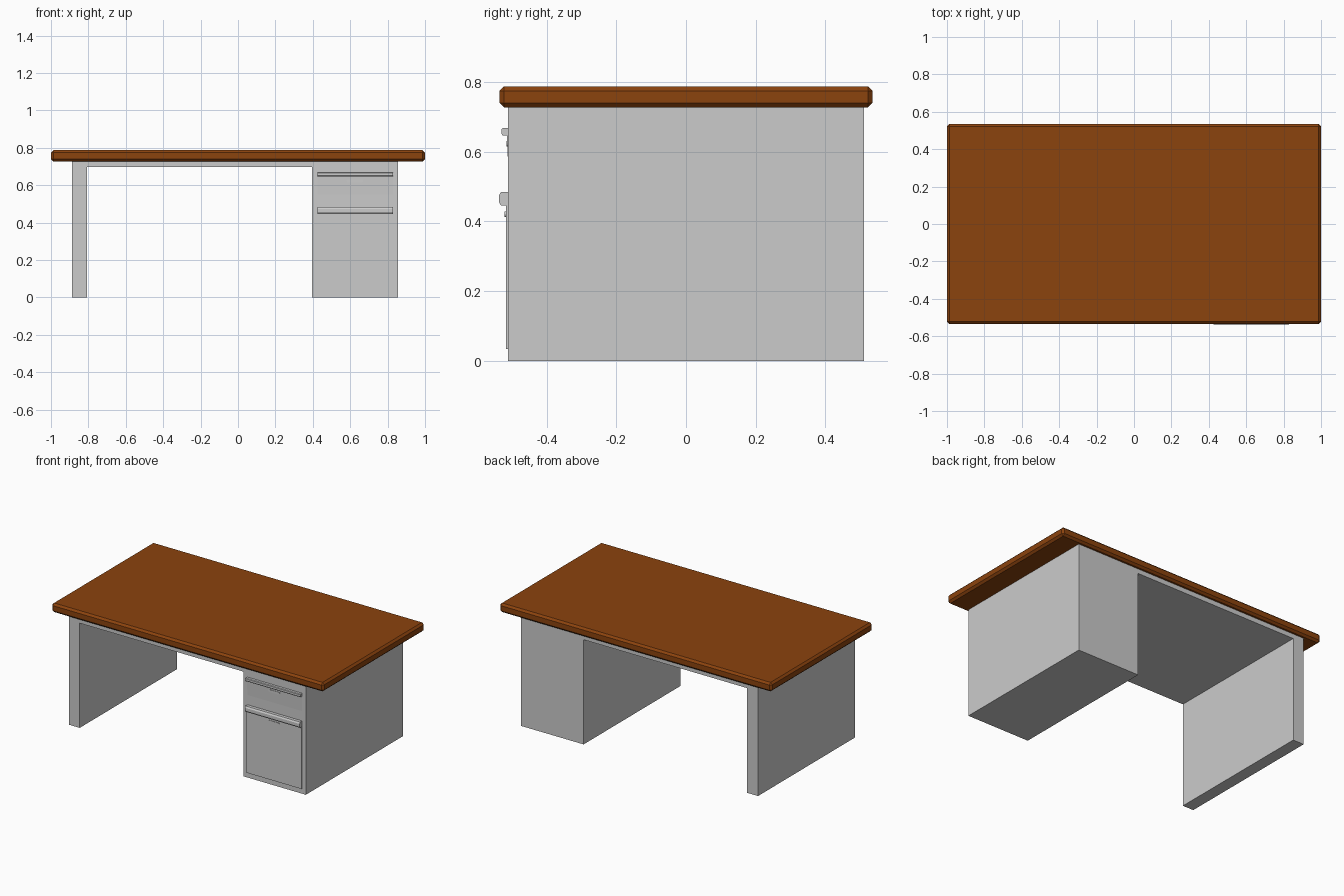
import bpy, bmesh, math

if "Cube" in bpy.data.objects:
    bpy.data.objects.remove(bpy.data.objects["Cube"])


def material(name, rgb):
    m = bpy.data.materials.new(name)
    m.diffuse_color = (*rgb, 1)
    m.use_nodes = True
    m.node_tree.nodes["Principled BSDF"].inputs["Base Color"].default_value = m.diffuse_color
    return m


GREY = material("grey_metal", (0.60, 0.60, 0.60))
BROWN = material("brown_wood", (0.26, 0.056, 0.0043))


def finish(name, bm, mat):
    bmesh.ops.recalc_face_normals(bm, faces=bm.faces)
    me = bpy.data.meshes.new(name)
    bm.to_mesh(me)
    bm.free()
    me.materials.append(mat)
    ob = bpy.data.objects.new(name, me)
    bpy.context.collection.objects.link(ob)
    return ob


def extrude(name, profile, axis, lo, hi, mat):
    """Extrude a 2D profile: axis 'x' takes (y, z) points, axis 'y' takes (x, z)."""
    bm = bmesh.new()
    place = (lambda p: (lo, *p)) if axis == "x" else (lambda p: (p[0], lo, p[1]))
    face = bm.faces.new([bm.verts.new(place(p)) for p in profile])
    new = bmesh.ops.extrude_face_region(bm, geom=[face])["geom"]
    d = hi - lo
    bmesh.ops.translate(bm, verts=[v for v in new if isinstance(v, bmesh.types.BMVert)],
                        vec=(d, 0, 0) if axis == "x" else (0, d, 0))
    return finish(name, bm, mat)


# Desktop with chamfered edges
bm = bmesh.new()
bmesh.ops.create_cube(bm, size=1)
for v in bm.verts:
    v.co = (v.co.x * 2, v.co.y * 1.07, 0.757 + v.co.z * 0.06)
bmesh.ops.bevel(bm, geom=bm.edges[:], offset=0.013, segments=1, affect='EDGES')
finish("desktop", bm, BROWN)

# Frame: side panel, rail under the top and drawer cabinet in one outline
extrude("frame", [(-0.887, 0), (-0.807, 0), (-0.807, 0.696), (0.396, 0.696),
                  (0.396, 0), (0.856, 0), (0.856, 0.728), (-0.887, 0.728)],
        "y", -0.51, 0.51, GREY)

# Drawer fronts: the upper one leans back into the cabinet
X0, X1 = 0.426, 0.829
extrude("upper_drawer_front", [(-0.5135, 0.65), (-0.509, 0.52), (-0.50, 0.52), (-0.50, 0.65)],
        "x", X0, X1, GREY)
extrude("lower_drawer_front", [(-0.517, 0.034), (-0.517, 0.446), (-0.50, 0.446), (-0.50, 0.034)],
        "x", X0, X1, GREY)

# Pull lips along the top of each drawer
extrude("upper_drawer_lip", [(-0.50, 0.647), (-0.526, 0.647), (-0.529, 0.651),
                             (-0.529, 0.664), (-0.526, 0.668), (-0.50, 0.668)],
        "x", X0, X1, GREY)
extrude("lower_drawer_lip", [(-0.50, 0.446), (-0.531, 0.446), (-0.537, 0.456),
                             (-0.537, 0.474), (-0.531, 0.484), (-0.50, 0.484)],
        "x", X0, X1, GREY)

# Slim rounded label plates below the lips
for name, z, front in (("upper_plate", 0.623, -0.5155), ("lower_plate", 0.421, -0.520)):
    r, pts = 0.008, []
    for cx, start in ((0.661, -90), (0.589, 90)):
        for i in range(7):
            a = math.radians(start + i * 30)
            pts.append((cx + r * math.cos(a), z + r * math.sin(a)))
    extrude(name, pts, "y", front, -0.505, GREY)
